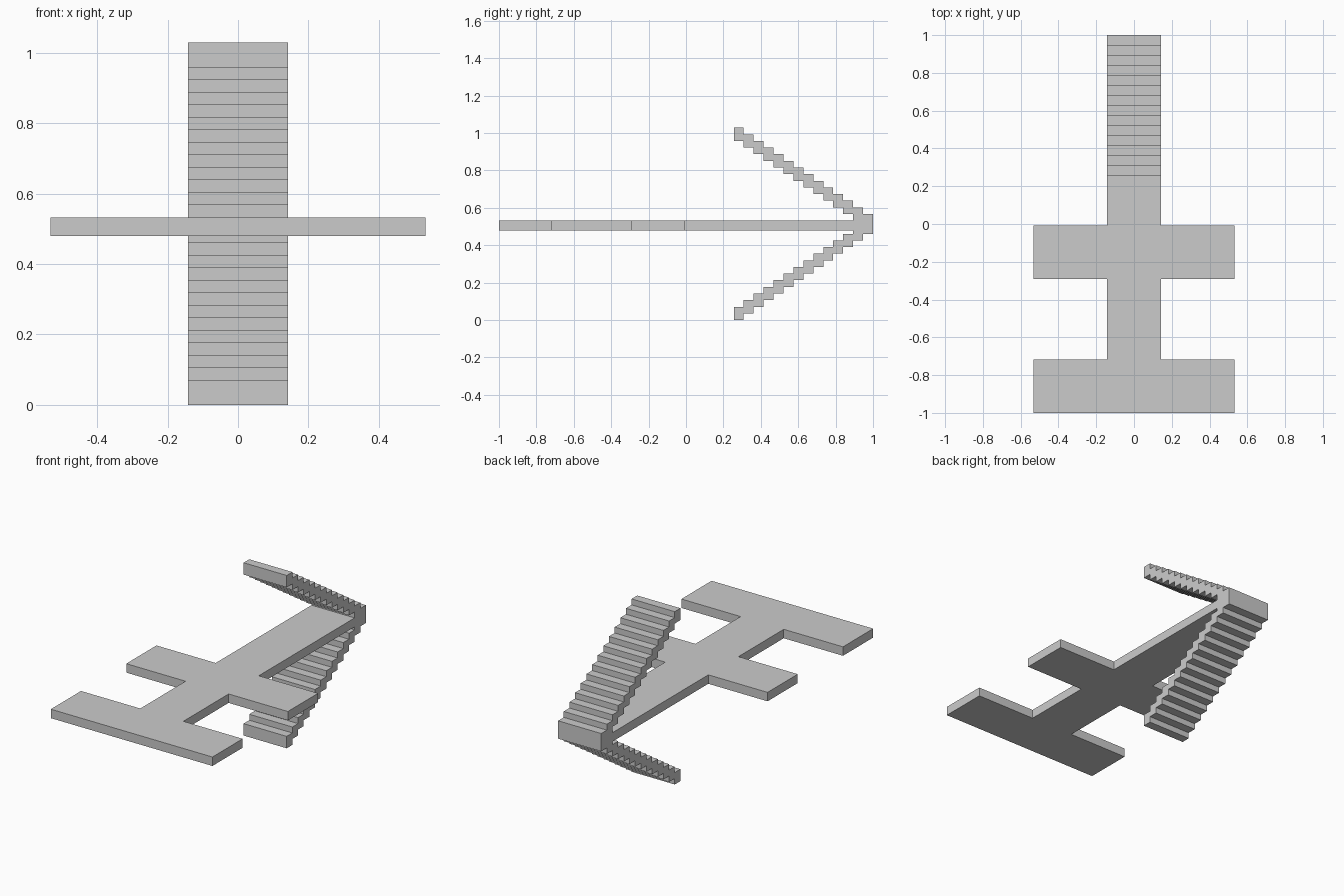
import bpy, bmesh
from mathutils import Vector

if "Cube" in bpy.data.objects:
    bpy.data.objects.remove(bpy.data.objects["Cube"])

U = 2 / 56.4          # module that all sizes follow
STEPS = 14            # stair columns per tail fin


def extrude_profile(name, points, direction):
    """Make a flat-shaded solid from a planar outline swept along a vector."""
    bm = bmesh.new()
    face = bm.faces.new([bm.verts.new(p) for p in points])
    out = bmesh.ops.extrude_face_region(bm, geom=[face])
    verts = [g for g in out["geom"] if isinstance(g, bmesh.types.BMVert)]
    bmesh.ops.translate(bm, verts=verts, vec=Vector(direction))
    bmesh.ops.recalc_face_normals(bm, faces=bm.faces)
    mesh = bpy.data.meshes.new(name)
    bm.to_mesh(mesh)
    bm.free()
    obj = bpy.data.objects.new(name, mesh)
    bpy.context.collection.objects.link(obj)
    return obj


# Flat body with two pairs of wings: right half outline, mirrored to the left
spine, wing = 4 * U, 15 * U
half = [(wing, -1), (wing, -1 + 8 * U),
        (spine, -1 + 8 * U), (spine, -1 + 20 * U),
        (wing, -1 + 20 * U), (wing, -1 + 28 * U),
        (spine, -1 + 28 * U), (spine, 1 - 1.5 * U)]
outline = half + [(-x, y) for x, y in reversed(half)]
extrude_profile("body_plate", [(x, y, 13.5 * U) for x, y in outline], (0, 0, 1.5 * U))

# V-shaped stepped tail: upper stairs mirrored about its mid height
height = 29 * U
outer, inner = [], []
for i in range(STEPS):
    y0 = 1 - 1.5 * U * (STEPS - i)
    y1 = y0 + 1.5 * U
    top = height - i * U
    outer += [(y0, top), (y1, top)]
    if i < STEPS - 1:
        inner += [(y0, top - 2 * U), (y1, top - 2 * U)]


def flip(points):
    return [(y, height - z) for y, z in points]


profile = outer + flip(outer)[::-1] + flip(inner) + inner[::-1]
extrude_profile("stepped_tail", [(-spine, y, z) for y, z in profile], (2 * spine, 0, 0))
